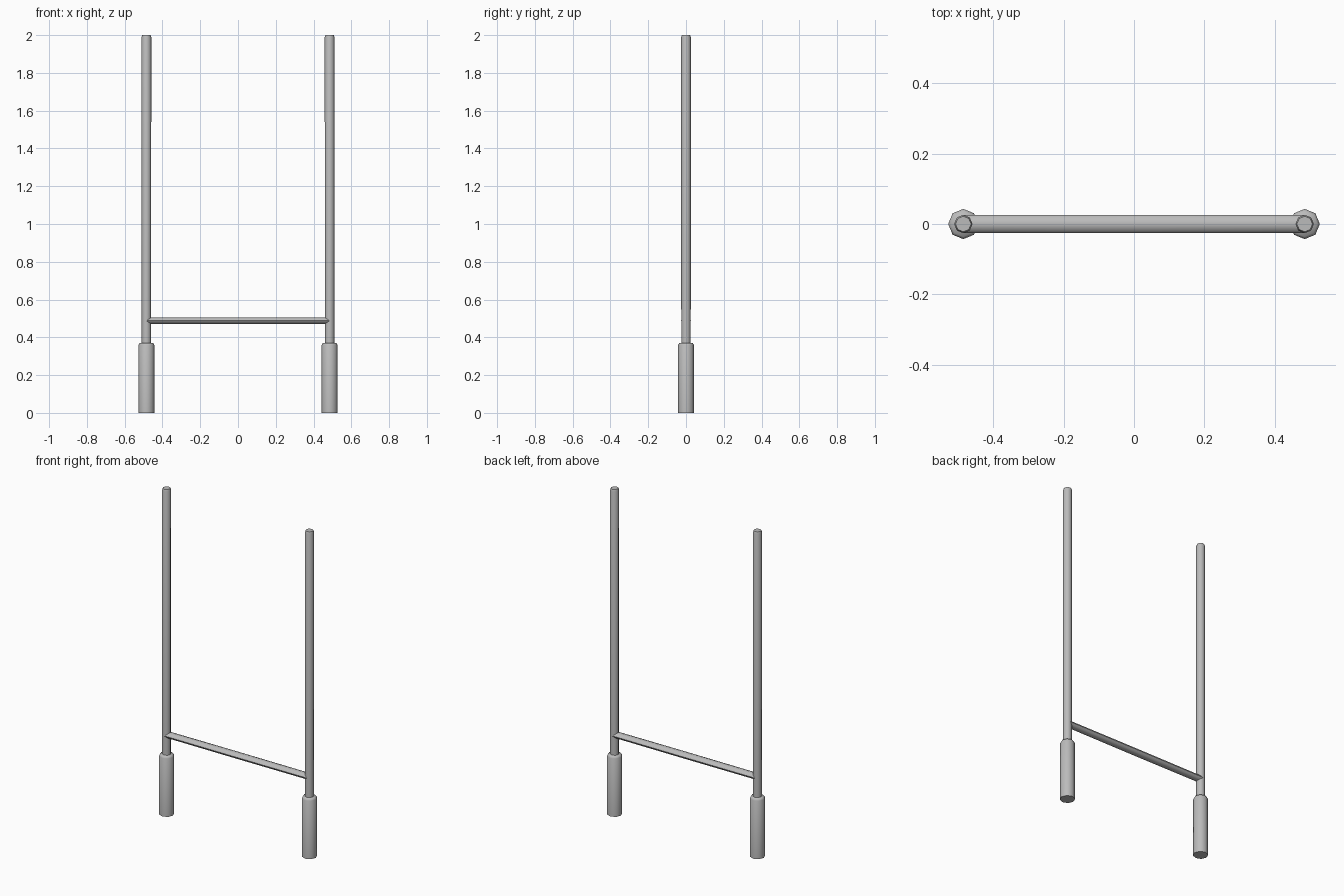
import bpy, bmesh, math
from mathutils import Matrix

cube = bpy.data.objects.get("Cube")
if cube:
    bpy.data.objects.remove(cube, do_unlink=True)

grey = bpy.data.materials.new("painted grey")
grey.use_nodes = True
COLOUR = (0.5, 0.5, 0.5, 1)
grey.diffuse_color = COLOUR
grey.node_tree.nodes["Principled BSDF"].inputs["Base Color"].default_value = COLOUR


def lathe(name, profile, sides, matrix):
    """Closed turned solid from (radius, height) pairs, placed by a matrix."""
    bm = bmesh.new()
    rings = []
    for radius, height in profile:
        angles = [math.tau * i / sides for i in range(sides)]
        rings.append([bm.verts.new((radius * math.cos(a), radius * math.sin(a), height))
                      for a in angles])
    for low, high in zip(rings, rings[1:]):
        for i in range(sides):
            j = (i + 1) % sides
            bm.faces.new((low[i], low[j], high[j], high[i]))
    bm.faces.new(rings[0][::-1])
    bm.faces.new(rings[-1])
    bm.transform(matrix)
    bmesh.ops.recalc_face_normals(bm, faces=bm.faces)
    mesh = bpy.data.meshes.new(name)
    bm.to_mesh(mesh)
    bm.free()
    mesh.materials.append(grey)
    obj = bpy.data.objects.new(name, mesh)
    bpy.context.collection.objects.link(obj)
    bpy.ops.object.select_all(action='DESELECT')
    obj.select_set(True)
    bpy.context.view_layer.objects.active = obj
    bpy.ops.object.shade_smooth_by_angle(angle=math.radians(62))
    return obj


# Uprights with bevelled tips, each standing in a thick padded sleeve
POST_X = 0.485
for side, x in (("left", POST_X), ("right", -POST_X)):
    place = Matrix.Translation((x, 0, 0))
    lathe(side + "_post", [(0.025, 0.3), (0.026, 1.988), (0.022, 2.0)], 8, place)
    lathe(side + "_pad", [(0.043, 0), (0.043, 0.358), (0.036, 0.37)], 8, place)

# Slightly flattened crossbar running between the uprights
bar = (Matrix.Translation((0, 0, 0.488)) @ Matrix.Diagonal((1, 1, 0.68, 1))
       @ Matrix.Rotation(math.pi / 2, 4, 'Y'))
lathe("crossbar", [(0.025, -POST_X), (0.026, 0), (0.025, POST_X)], 8, bar)
